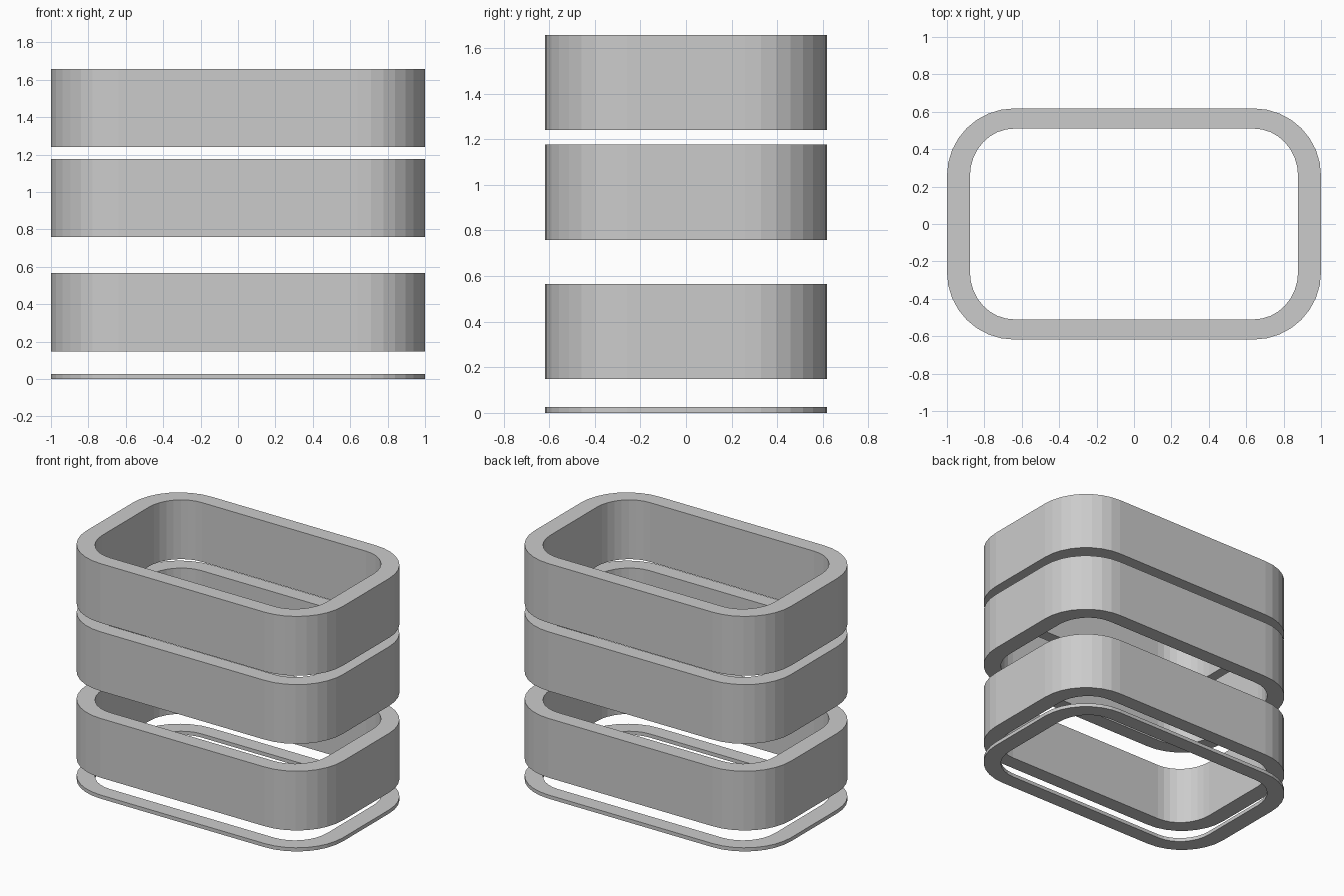
import bpy, bmesh
from math import sin, cos, pi

if "Cube" in bpy.data.objects:
    bpy.data.objects.remove(bpy.data.objects["Cube"])

CX, CY = 0.64, 0.258   # corner arc centres
SEG = 8                # facets per rounded corner


def outline(rx, ry):
    """Rounded rectangle as four corner arcs."""
    pts = []
    for q, (sx, sy) in enumerate([(1, 1), (-1, 1), (-1, -1), (1, -1)]):
        for i in range(SEG + 1):
            a = (q + i / SEG) * pi / 2
            pts.append((sx * CX + rx * cos(a), sy * CY + ry * sin(a)))
    return pts


def ring(name, z0, z1):
    """Hollow rounded-rectangle band between two heights."""
    outer, inner = outline(0.36, 0.36), outline(0.237, 0.252)
    bm = bmesh.new()
    loops = [[bm.verts.new((x, y, z)) for x, y in prof]
             for prof, z in ((outer, z0), (outer, z1), (inner, z1), (inner, z0))]
    n = len(outer)
    for k in range(4):
        a, b = loops[k], loops[(k + 1) % 4]
        for i in range(n):
            j = (i + 1) % n
            bm.faces.new((a[i], a[j], b[j], b[i]))
    bmesh.ops.recalc_face_normals(bm, faces=bm.faces)
    me = bpy.data.meshes.new(name)
    bm.to_mesh(me)
    bm.free()
    bpy.context.collection.objects.link(bpy.data.objects.new(name, me))


# Thin base and three stacked bands
ring("base_ring", 0.0, 0.026)
ring("lower_band", 0.148, 0.566)
ring("middle_band", 0.759, 1.177)
ring("upper_band", 1.24, 1.658)
